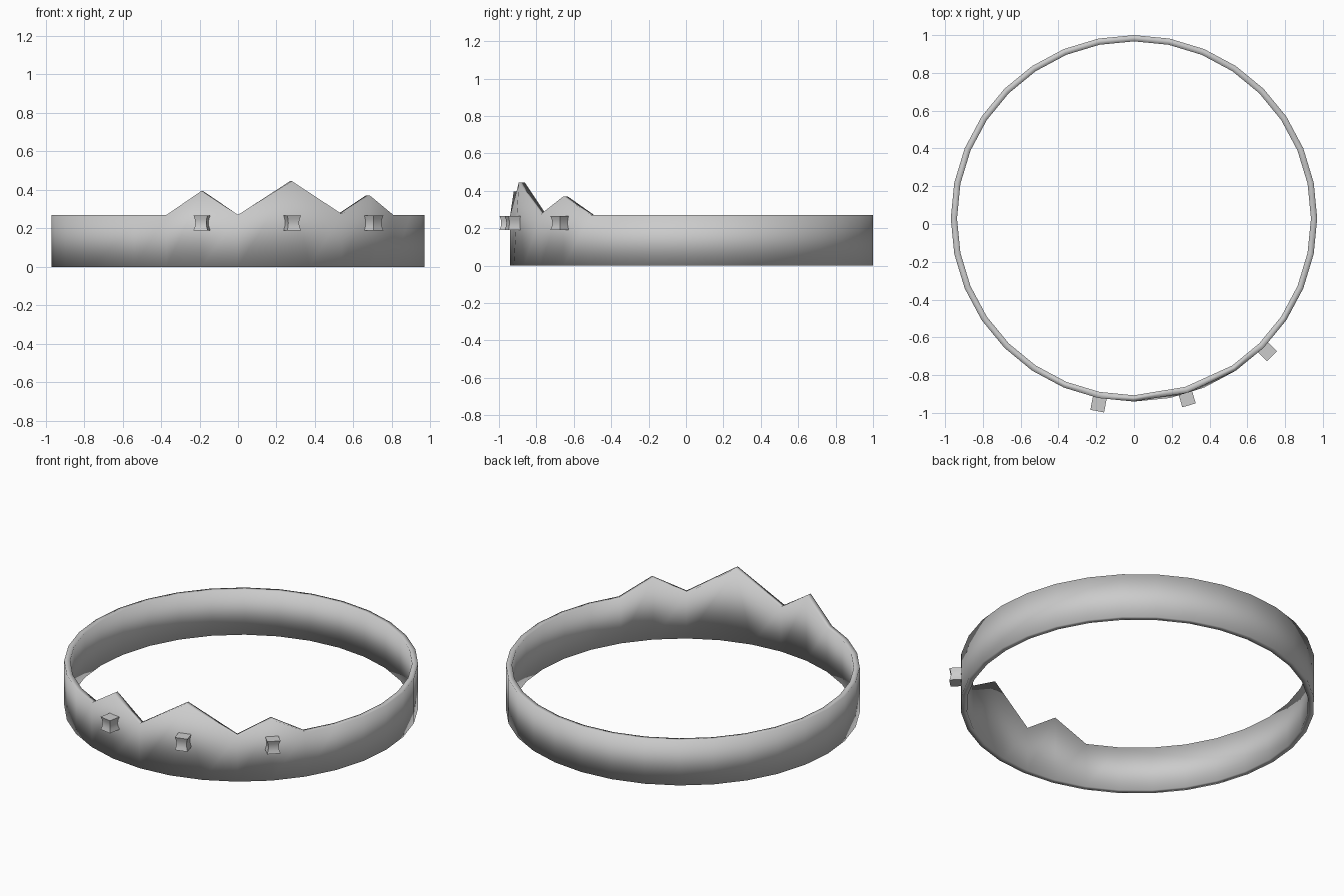
import bpy, bmesh, math
from mathutils import Matrix, Vector

if "Cube" in bpy.data.objects:
    bpy.data.objects.remove(bpy.data.objects["Cube"])

SIDES = 32
CENTER_Y = 0.03
BAND_TOP = 0.27

metal = bpy.data.materials.new("pale_grey")
metal.use_nodes = True
grey = (0.6, 0.6, 0.6, 1)
metal.diffuse_color = grey
metal.node_tree.nodes["Principled BSDF"].inputs["Base Color"].default_value = grey


def ring_point(angle, radius, z):
    """Point on the ring, angle measured from the front towards +x."""
    return Vector((radius * math.sin(angle), CENTER_Y - radius * math.cos(angle), z))


def finish(name, bm):
    bmesh.ops.recalc_face_normals(bm, faces=bm.faces)
    mesh = bpy.data.meshes.new(name)
    bm.to_mesh(mesh)
    bm.free()
    mesh.materials.append(metal)
    obj = bpy.data.objects.new(name, mesh)
    bpy.context.collection.objects.link(obj)
    return obj


# Band: square-section ring whose top edge rises into three peaks
peaks = {-1: 0.395, 1: 0.445, 2: 0.445, 3: 0.275, 4: 0.37}
bm = bmesh.new()
rings = []
for i in range(SIDES):
    step = i if i < SIDES / 2 else i - SIDES
    a = step * math.tau / SIDES
    top = peaks.get(step, BAND_TOP)
    corners = [(0.97, 0), (0.97, top), (0.937, top), (0.937, 0)]
    rings.append([bm.verts.new(ring_point(a, r, z)) for r, z in corners])
for i, ring in enumerate(rings):
    following = rings[(i + 1) % SIDES]
    for k in range(4):
        n = (k + 1) % 4
        bm.faces.new((ring[k], following[k], following[n], ring[n]))

# The tallest peak joins two neighbouring columns in one point
for k in (1, 2):
    pair = [rings[1][k], rings[2][k]]
    bmesh.ops.pointmerge(bm, verts=pair, merge_co=(pair[0].co + pair[1].co) / 2)
band = finish("band", bm)
for p in band.data.polygons:
    p.use_smooth = True


# Studs: small blocks with a pinched waist and dished ends
def stud(name, degrees, radius):
    bm = bmesh.new()
    levels = []
    for t in (-1, -0.5, 0, 0.5, 1):
        half = 0.029 + 0.008 * t * t
        levels.append([bm.verts.new((x * half, y * half, t * 0.038))
                       for x, y in ((-1, -1), (1, -1), (1, 1), (-1, 1))])
    for low, high in zip(levels, levels[1:]):
        for k in range(4):
            n = (k + 1) % 4
            bm.faces.new((low[k], low[n], high[n], high[k]))
    ends = [bm.faces.new(levels[0][::-1]), bm.faces.new(levels[-1])]
    bmesh.ops.inset_individual(bm, faces=ends, thickness=0.012, depth=-0.006)
    a = math.radians(degrees)
    place = Matrix.Translation(ring_point(a, radius, 0.228)) @ Matrix.Rotation(a, 4, "Z")
    bmesh.ops.transform(bm, matrix=place, verts=bm.verts)
    obj = finish(name, bm)
    bpy.ops.object.select_all(action="DESELECT")
    obj.select_set(True)
    bpy.context.view_layer.objects.active = obj
    bpy.ops.object.shade_smooth_by_angle(angle=math.radians(30))


stud("right_stud", -10.8, 1.002)
stud("middle_stud", 16.4, 0.995)
stud("left_stud", 45, 0.995)
